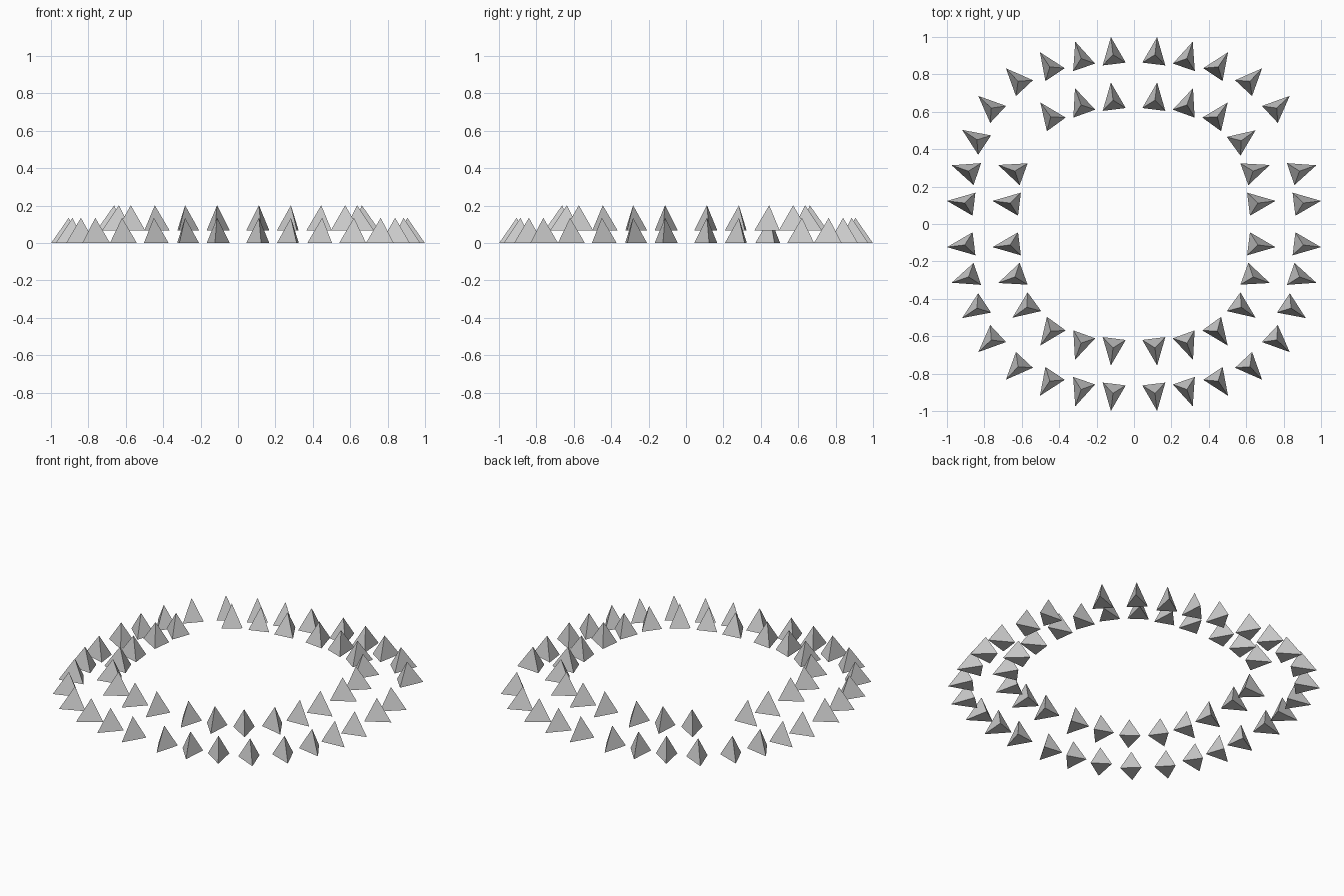
import bpy, math

if "Cube" in bpy.data.objects:
    bpy.data.objects.remove(bpy.data.objects["Cube"])

H = 0.135          # height of one spike
TIP, BACK, HALF = 0.095, 0.05, 0.062   # base triangle: tip, back edge, half width


def spike(name, x, y, z, ang):
    """Three-sided pyramid whose base tip points outward along ang."""
    c, s = math.cos(ang), math.sin(ang)
    base = [(TIP, 0), (-BACK, HALF), (-BACK, -HALF)]
    verts = [(x + u * c - v * s, y + u * s + v * c, z) for u, v in base]
    verts.append((x, y, z + H))
    me = bpy.data.meshes.new(name)
    me.from_pydata(verts, [], [(2, 1, 0), (0, 1, 3), (1, 2, 3), (2, 0, 3)])
    ob = bpy.data.objects.new(name, me)
    bpy.context.collection.objects.link(ob)


def ring(name, octant, z, gap):
    """Mirror one octant of (x, y, degrees from +y) into a whole ring, leaving one gap."""
    quadrant = octant + [(y, x, 90 - a) for x, y, a in reversed(octant)]
    for sx in (1, -1):
        for sy in (1, -1):
            for i, (x, y, a) in enumerate(quadrant):
                if (sx, sy, i) == gap:
                    continue
                r = math.radians(a)
                ang = math.atan2(sy * math.cos(r), sx * math.sin(r))
                spike(name, sx * x, sy * y, z, ang)


# lower outer ring, one spike missing at back right
ring("outer_spike", [(0.112, 0.905, 7), (0.283, 0.885, 19),
                     (0.45, 0.84, 34), (0.62, 0.763, 43)], 0.0, (1, 1, 5))
# raised inner ring, one spike missing at back left
ring("inner_spike", [(0.112, 0.662, 7), (0.283, 0.637, 20),
                     (0.445, 0.573, 36)], 0.067, (-1, 1, 3))
